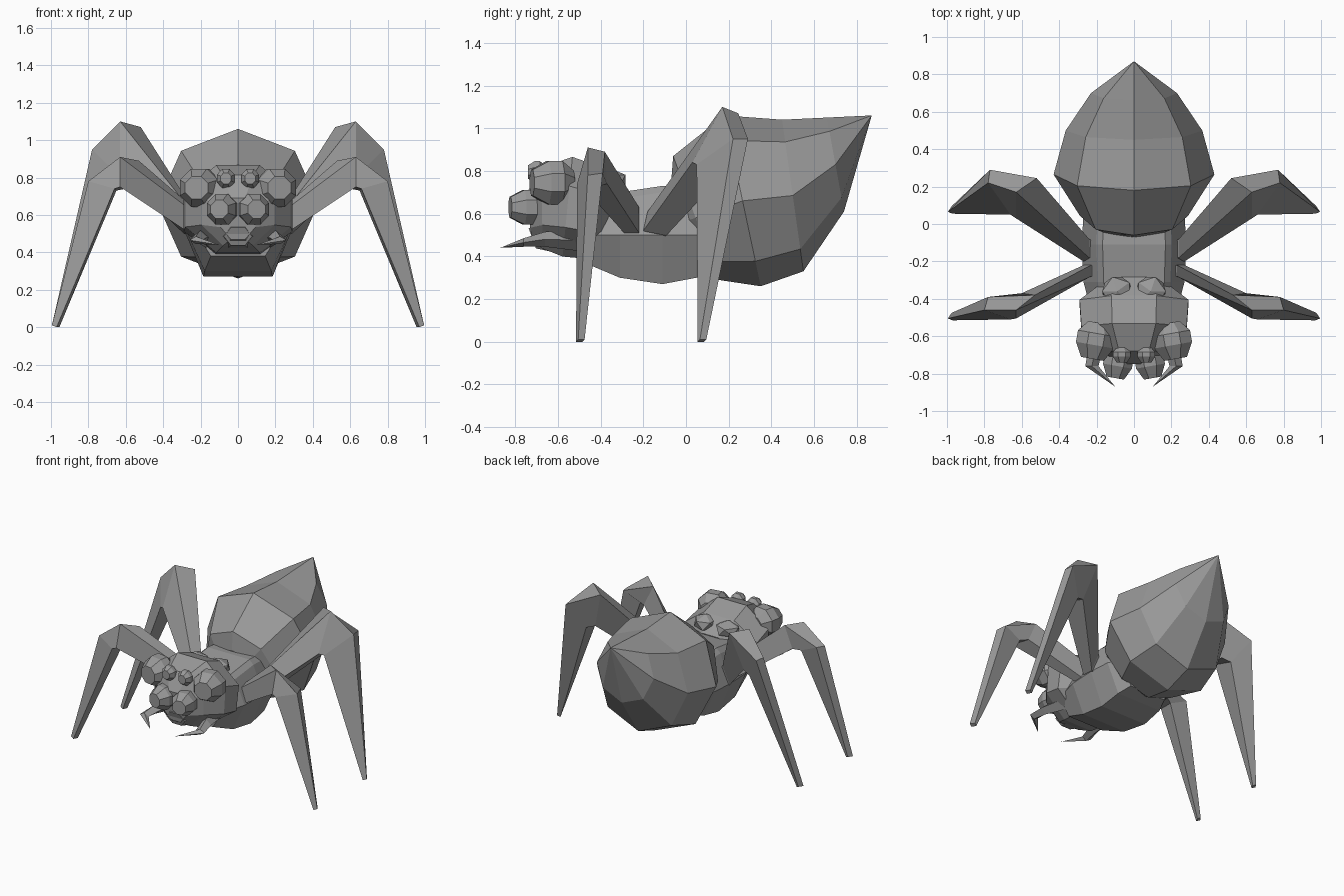
import bpy, bmesh, math
from mathutils import Matrix

if "Cube" in bpy.data.objects:
    bpy.data.objects.remove(bpy.data.objects["Cube"])

grey = bpy.data.materials.new("grey")
grey.diffuse_color = (0.32, 0.32, 0.32, 1)
grey.use_nodes = True
grey.node_tree.nodes["Principled BSDF"].inputs["Base Color"].default_value = grey.diffuse_color


def finish(bm, name):
    bmesh.ops.recalc_face_normals(bm, faces=bm.faces)
    mesh = bpy.data.meshes.new(name)
    bm.to_mesh(mesh)
    bm.free()
    mesh.materials.append(grey)
    obj = bpy.data.objects.new(name, mesh)
    bpy.context.collection.objects.link(obj)
    return obj


def mirror(obj):
    obj.modifiers.new("Mirror", 'MIRROR').use_mirror_merge = False
    return obj


def loft(name, rings, tip=None):
    """Skin rings of points; close with caps or a pointed tip."""
    bm = bmesh.new()
    loops = [[bm.verts.new(p) for p in ring] for ring in rings]
    n = len(loops[0])
    for a, b in zip(loops, loops[1:]):
        for i in range(n):
            j = (i + 1) % n
            bm.faces.new((a[i], a[j], b[j], b[i]))
    bm.faces.new(loops[0])
    if tip:
        t = bm.verts.new(tip)
        for i in range(n):
            bm.faces.new((loops[-1][i], loops[-1][(i + 1) % n], t))
    else:
        bm.faces.new(loops[-1])
    return finish(bm, name)


def oval(top, bottom, hw, n=8, turn=0.0):
    """Tilted ring from its top (y, z), bottom (y, z) and half width."""
    ring = []
    for i in range(n):
        a = 2 * math.pi * (i + turn) / n
        t = 0.5 + 0.5 * math.cos(a)
        ring.append((hw * math.sin(a),
                     bottom[0] + (top[0] - bottom[0]) * t,
                     bottom[1] + (top[1] - bottom[1]) * t))
    return ring


# Abdomen: octagonal rings swelling, then drawn out to a raised point
loft("abdomen", [
    oval((-0.07, 0.74), (0.03, 0.38), 0.19),
    oval((-0.06, 0.87), (0.15, 0.29), 0.29),
    oval((0.18, 1.06), (0.35, 0.26), 0.43),
    oval((0.45, 1.04), (0.55, 0.33), 0.365),
    oval((0.66, 1.05), (0.74, 0.61), 0.23),
], tip=(0, 0.87, 1.06))


# Thorax: eight-sided block with a flat top, wide flanks and flat belly
def thorax_ring(y, top, bottom, hw):
    half = [(hw * 0.6, top), (hw * 0.72, top - 0.03),
            (hw, 0.50), (hw * 0.66, bottom)]
    return [(x, y, z) for x, z in half] + [(-x, y, z) for x, z in half[::-1]]


loft("thorax", [
    thorax_ring(-0.50, 0.66, 0.38, 0.22),
    thorax_ring(-0.31, 0.70, 0.30, 0.27),
    thorax_ring(-0.11, 0.73, 0.27, 0.28),
    thorax_ring(0.05, 0.72, 0.30, 0.27),
    thorax_ring(0.14, 0.62, 0.33, 0.22),
])

# Head
loft("head", [
    oval((-0.28, 0.72), (-0.36, 0.44), 0.17, 8, 0.5),
    oval((-0.38, 0.83), (-0.46, 0.37), 0.315, 8, 0.5),
    oval((-0.53, 0.885), (-0.58, 0.38), 0.305, 8, 0.5),
    oval((-0.68, 0.83), (-0.67, 0.42), 0.21, 8, 0.5),
    oval((-0.75, 0.70), (-0.72, 0.46), 0.10, 8, 0.5),
])

# Ridge bumps at the back of the head
bm = bmesh.new()
bmesh.ops.create_icosphere(bm, subdivisions=1, radius=1, matrix=Matrix.Translation(
    (0.09, -0.36, 0.755)) @ Matrix.Diagonal((0.09, 0.09, 0.06, 1)))
mirror(finish(bm, "head_bump"))

# Eyes: faceted balls with a flat front
for name, loc, size, yaw in [
        ("outer_eye", (0.205, -0.625, 0.745), (0.105, 0.115, 0.10), 10),
        ("lower_eye", (0.085, -0.74, 0.63), (0.08, 0.10, 0.08), 10),
        ("small_eye", (0.065, -0.70, 0.795), (0.048, 0.048, 0.05), 0)]:
    bm = bmesh.new()
    # rings: radius across, position forward, on a unit ball
    profile = [(0.6, 0.85), (1.0, 0.2), (1.0, -0.35), (0.55, -0.85)]
    loops = []
    for r, f in profile:
        loops.append([bm.verts.new((size[0] * r * math.cos(math.pi * (k + 0.5) / 4) * 1.06,
                                    -size[1] * f,
                                    size[2] * r * math.sin(math.pi * (k + 0.5) / 4) * 1.1))
                      for k in range(8)])
    for a, b in zip(loops, loops[1:]):
        for k in range(8):
            bm.faces.new((a[k], a[(k + 1) % 8], b[(k + 1) % 8], b[k]))
    bm.faces.new(loops[0])
    bm.faces.new(loops[-1])
    bm.transform(Matrix.Translation(loc) @ Matrix.Rotation(math.radians(yaw), 4, 'Z'))
    mirror(finish(bm, name))


# Fangs: curved four-sided claws
def claw_ring(x, y, z, wx, wz):
    return [(x + wx, y, z), (x, y, z + wz), (x - wx, y, z), (x, y, z - wz)]


mirror(loft("fang", [
    claw_ring(0.17, -0.50, 0.475, 0.05, 0.05),
    claw_ring(0.205, -0.66, 0.48, 0.04, 0.035),
    claw_ring(0.225, -0.76, 0.465, 0.035, 0.02),
], tip=(0.10, -0.87, 0.44)))

# Mouth plate under the lower eyes
loft("mouth", [
    oval((-0.66, 0.56), (-0.62, 0.41), 0.11, 6, 0.5),
    oval((-0.74, 0.54), (-0.70, 0.43), 0.075, 6, 0.5),
])


# Legs: four-sided, root to knee to pointed foot
def foot(x, y):
    return [(x - 0.005, y + 0.02, 0.01), (x + 0.015, y - 0.01, 0.01),
            (x - 0.01, y - 0.02, 0), (x - 0.025, y + 0.01, 0)]


mirror(loft("back_leg", [
    [(0.16, -0.12, 0.55), (0.16, -0.19, 0.54), (0.18, -0.20, 0.47), (0.18, -0.12, 0.46)],
    [(0.24, -0.08, 0.63), (0.24, -0.18, 0.61), (0.27, -0.20, 0.52), (0.29, -0.09, 0.50)],
    [(0.52, 0.245, 1.07), (0.63, 0.17, 1.10), (0.63, 0.03, 0.84), (0.60, 0.19, 0.80)],
    [(0.77, 0.29, 0.95), (0.78, 0.22, 0.95), (0.66, 0.05, 0.83), (0.66, 0.21, 0.78)],
    foot(0.98, 0.075),
]))
mirror(loft("front_leg", [
    [(0.16, -0.24, 0.56), (0.16, -0.28, 0.55), (0.18, -0.29, 0.48), (0.18, -0.23, 0.47)],
    [(0.23, -0.22, 0.63), (0.23, -0.28, 0.61), (0.27, -0.29, 0.51), (0.27, -0.22, 0.51)],
    [(0.53, -0.38, 0.89), (0.63, -0.46, 0.91), (0.63, -0.505, 0.75), (0.60, -0.37, 0.74)],
    [(0.78, -0.39, 0.79), (0.80, -0.46, 0.78), (0.66, -0.51, 0.74), (0.65, -0.40, 0.73)],
    foot(0.98, -0.495),
]))
